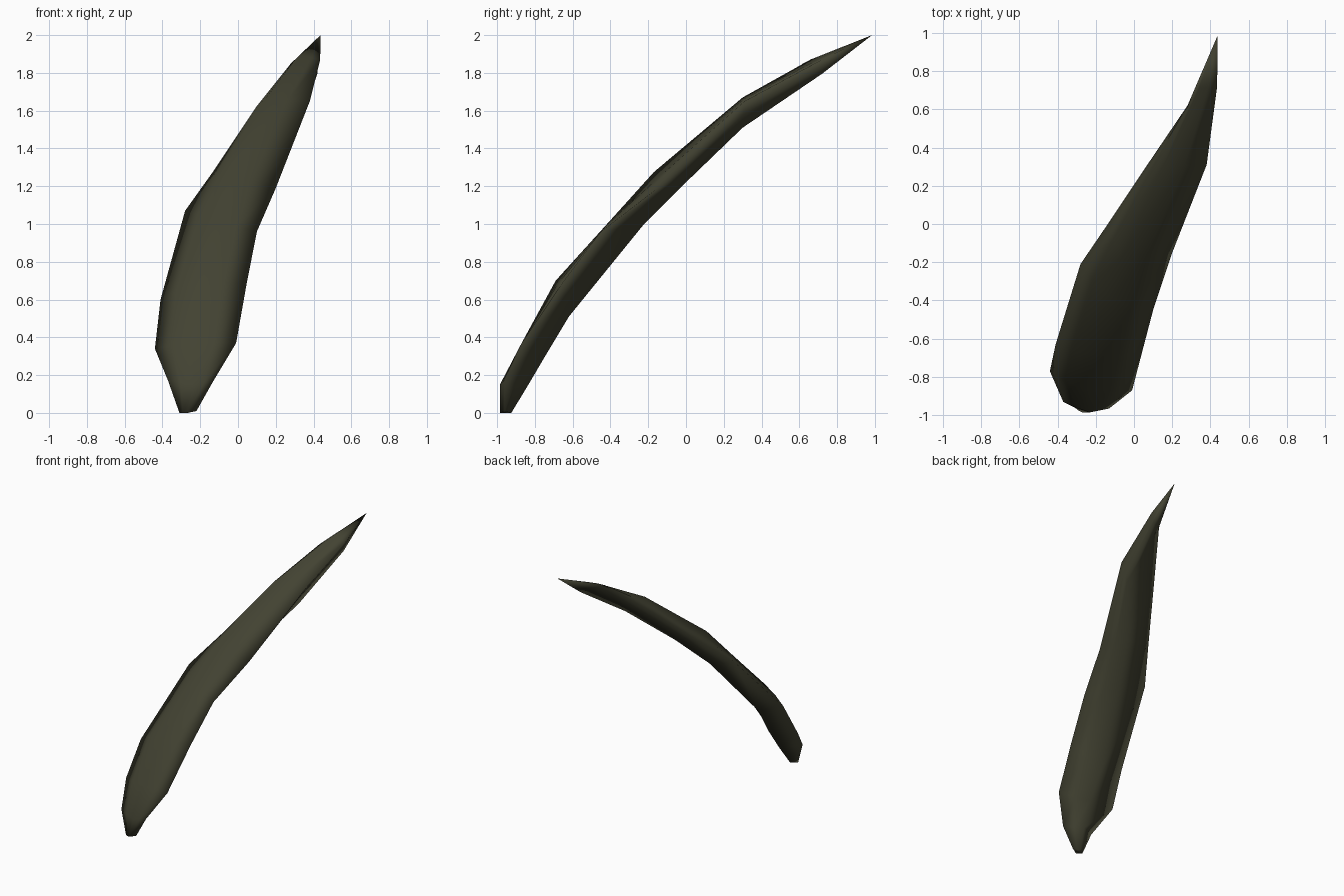
import bpy, bmesh
from mathutils import Vector

if "Cube" in bpy.data.objects:
    bpy.data.objects.remove(bpy.data.objects["Cube"])

mat = bpy.data.materials.new("dark olive")
mat.diffuse_color = (0.055, 0.055, 0.032, 1)
mat.use_nodes = True
mat.node_tree.nodes["Principled BSDF"].inputs["Base Color"].default_value = mat.diffuse_color

# Cross-sections up the bent blade: left edge, front, right edge, back
SECTIONS = [
    [(-.31, -.96, 0), (-.27, -.985, 0), (-.22, -.96, .01), (-.265, -.925, 0)],
    [(-.37, -.93, .17), (-.23, -.985, .15), (-.13, -.965, .17), (-.23, -.84, .14)],
    [(-.44, -.77, .34), (-.24, -.87, .37), (-.01, -.87, .37), (-.2, -.74, .31)],
    [(-.41, -.63, .6), (-.2, -.69, .7), (.045, -.66, .68), (-.2, -.62, .51)],
    [(-.28, -.21, 1.07), (-.12, -.4, 1.02), (.1, -.45, .96), (-.05, -.23, .99)],
    [(-.13, .01, 1.28), (-.06, -.17, 1.275), (.2, -.15, 1.19), (.08, .02, 1.24)],
    [(.07, .31, 1.57), (.15, .3, 1.67), (.38, .31, 1.65), (.32, .3, 1.51)],
    [(.28, .62, 1.85), (.34, .71, 1.89), (.435, .72, 1.87), (.42, .72, 1.795)],
]
TIP = (.437, .985, 2.0)


def ring(bm, pts):
    """Add one ring: front corners pushed out, groove between right edge and back."""
    l, f, r, b = map(Vector, pts)
    mid = (l + f + r + b) / 4
    fl = (l + f) / 2
    fl += (fl - mid) * 0.1
    fr = (f + r) / 2
    groove = (r + b) / 2
    groove += (mid - groove) * 0.1
    return [bm.verts.new(p) for p in (l, fl, f, fr, r, groove, b)]


# Blade: lofted rings closed by a base cap and a pointed tip
bm = bmesh.new()
rings = [ring(bm, s) for s in SECTIONS]
n = len(rings[0])
for a, c in zip(rings, rings[1:]):
    for i in range(n):
        j = (i + 1) % n
        bm.faces.new((a[i], a[j], c[j], c[i]))
tip = bm.verts.new(TIP)
for i in range(n):
    bm.faces.new((rings[-1][i], rings[-1][(i + 1) % n], tip))
bm.faces.new(rings[0][::-1])
bmesh.ops.recalc_face_normals(bm, faces=bm.faces[:])
for f in bm.faces:
    f.smooth = True

mesh = bpy.data.meshes.new("curved_blade")
bm.to_mesh(mesh)
bm.free()
mesh.materials.append(mat)
obj = bpy.data.objects.new("curved_blade", mesh)
bpy.context.collection.objects.link(obj)
